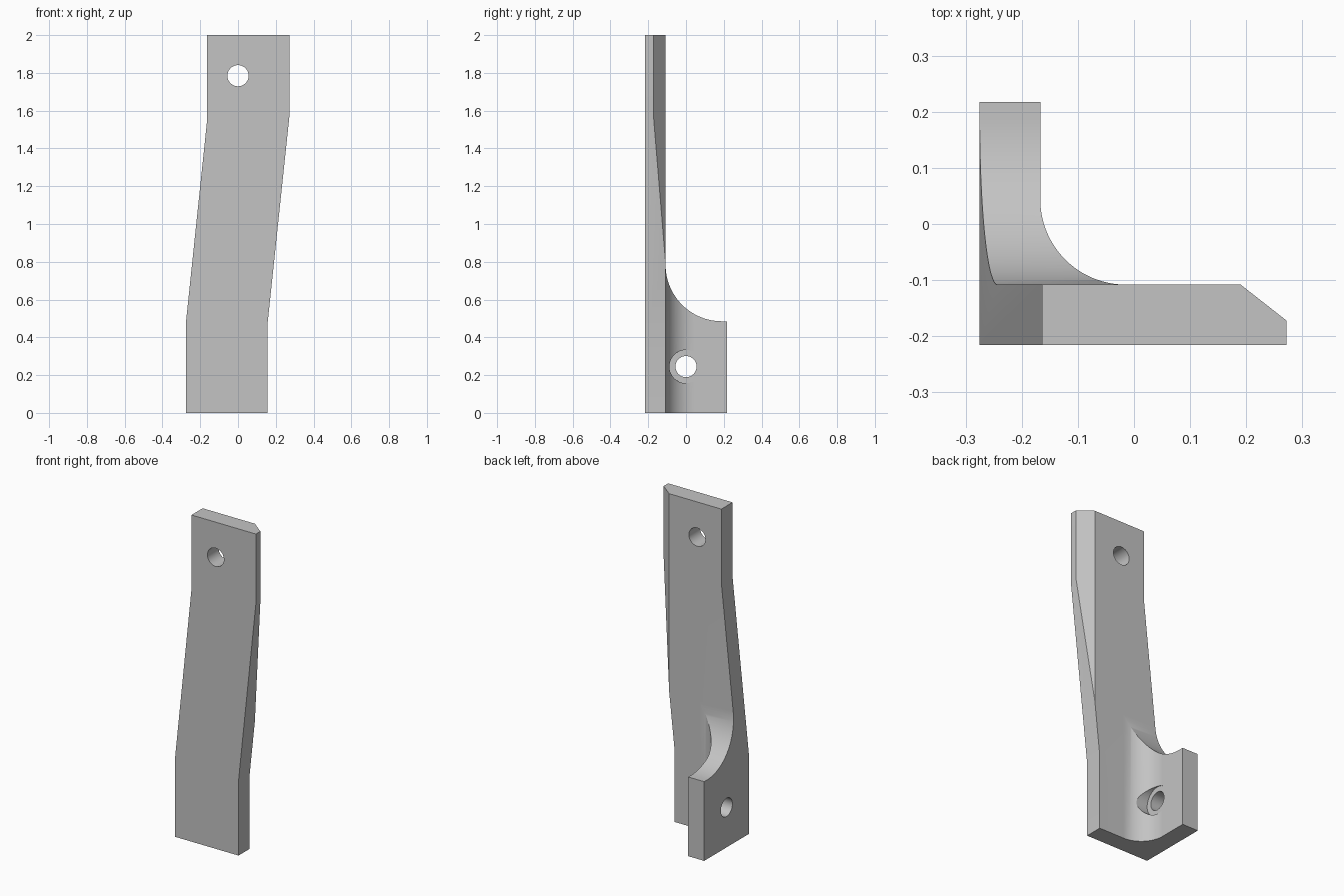
import bpy, bmesh, math
from mathutils import Vector

cube = bpy.data.objects.get("Cube")
if cube:
    bpy.data.objects.remove(cube, do_unlink=True)

mat = bpy.data.materials.new("plain grey")
mat.use_nodes = True
GREY = (0.55, 0.55, 0.55, 1)
mat.diffuse_color = GREY
mat.node_tree.nodes["Principled BSDF"].inputs["Base Color"].default_value = GREY


def prism(name, profile, axis, lo, hi):
    """Extrude a 2D profile along an axis; the other two axes keep their order."""
    bm = bmesh.new()

    def place(p, d):
        c = list(p)
        c.insert(axis, d)
        return bm.verts.new(c)

    face = bm.faces.new([place(p, lo) for p in profile])
    ext = bmesh.ops.extrude_face_region(bm, geom=[face])
    step = Vector((0, 0, 0))
    step[axis] = hi - lo
    verts = [g for g in ext["geom"] if isinstance(g, bmesh.types.BMVert)]
    bmesh.ops.translate(bm, verts=verts, vec=step)
    bmesh.ops.recalc_face_normals(bm, faces=bm.faces)
    mesh = bpy.data.meshes.new(name)
    bm.to_mesh(mesh)
    bm.free()
    mesh.materials.append(mat)
    ob = bpy.data.objects.new(name, mesh)
    bpy.context.collection.objects.link(ob)
    return ob


def arc(cx, cy, r, start, end, n=32):
    angles = [math.radians(start + (end - start) * i / n) for i in range(n + 1)]
    return [(cx + r * math.cos(a), cy + r * math.sin(a)) for a in angles]


def circle(cx, cy, r):
    return arc(cx, cy, r, 0, 360, 48)[:-1]


# L-shaped plan with inner fillet and chamfered edge
L, F, B, INNER = -0.275, -0.216, 0.217, -0.108
bracket = prism("bracket", [(L, F), (0.273, F), (0.273, -0.173), (0.19, INNER)]
                + arc(-0.015, 0.044, 0.152, 270, 180)
                + [(-0.167, B), (L, B)], 2, 0, 2)

# Cranked front outline
front_outline = prism("front_outline", [
    (-0.275, -0.1), (0.155, -0.1), (0.155, 0.46), (0.272, 1.57), (0.272, 2.1),
    (-0.164, 2.1), (-0.164, 1.545), (-0.275, 0.485)], 1, -0.5, 0.5)

# Side outline with the swept flange top
side_outline = prism("side_outline", [(-0.4, -0.1), (0.4, -0.1), (0.4, 0.485)]
                     + arc(0.19, 0.783, 0.298, 270, 180)
                     + [(INNER, 2.1), (-0.4, 2.1)], 0, -0.5, 0.5)

# Bolt holes and the spot face around the lower one
upper_hole = prism("upper_hole", circle(0, 1.785, 0.056), 1, -0.5, 0.5)
lower_hole = prism("lower_hole", circle(0, 0.245, 0.056), 0, -0.5, 0.5)
spot_face = prism("spot_face", circle(0, 0.245, 0.088), 0, -0.168, 0.1)

for cutter, op in ((front_outline, "INTERSECT"), (side_outline, "INTERSECT"),
                   (spot_face, "DIFFERENCE"), (lower_hole, "DIFFERENCE"),
                   (upper_hole, "DIFFERENCE")):
    mod = bracket.modifiers.new(cutter.name, "BOOLEAN")
    mod.operation = op
    mod.solver = "EXACT"
    mod.object = cutter

# Apply the cuts and remove the cutters
bpy.context.view_layer.update()
graph = bpy.context.evaluated_depsgraph_get()
final = bpy.data.meshes.new_from_object(bracket.evaluated_get(graph))
bracket.modifiers.clear()
bracket.data = final
final.name = "bracket"
for cutter in (front_outline, side_outline, upper_hole, lower_hole, spot_face):
    bpy.data.objects.remove(cutter, do_unlink=True)

bpy.ops.object.select_all(action="DESELECT")
bracket.select_set(True)
bpy.context.view_layer.objects.active = bracket
bpy.ops.object.shade_smooth_by_angle(angle=math.radians(20))
